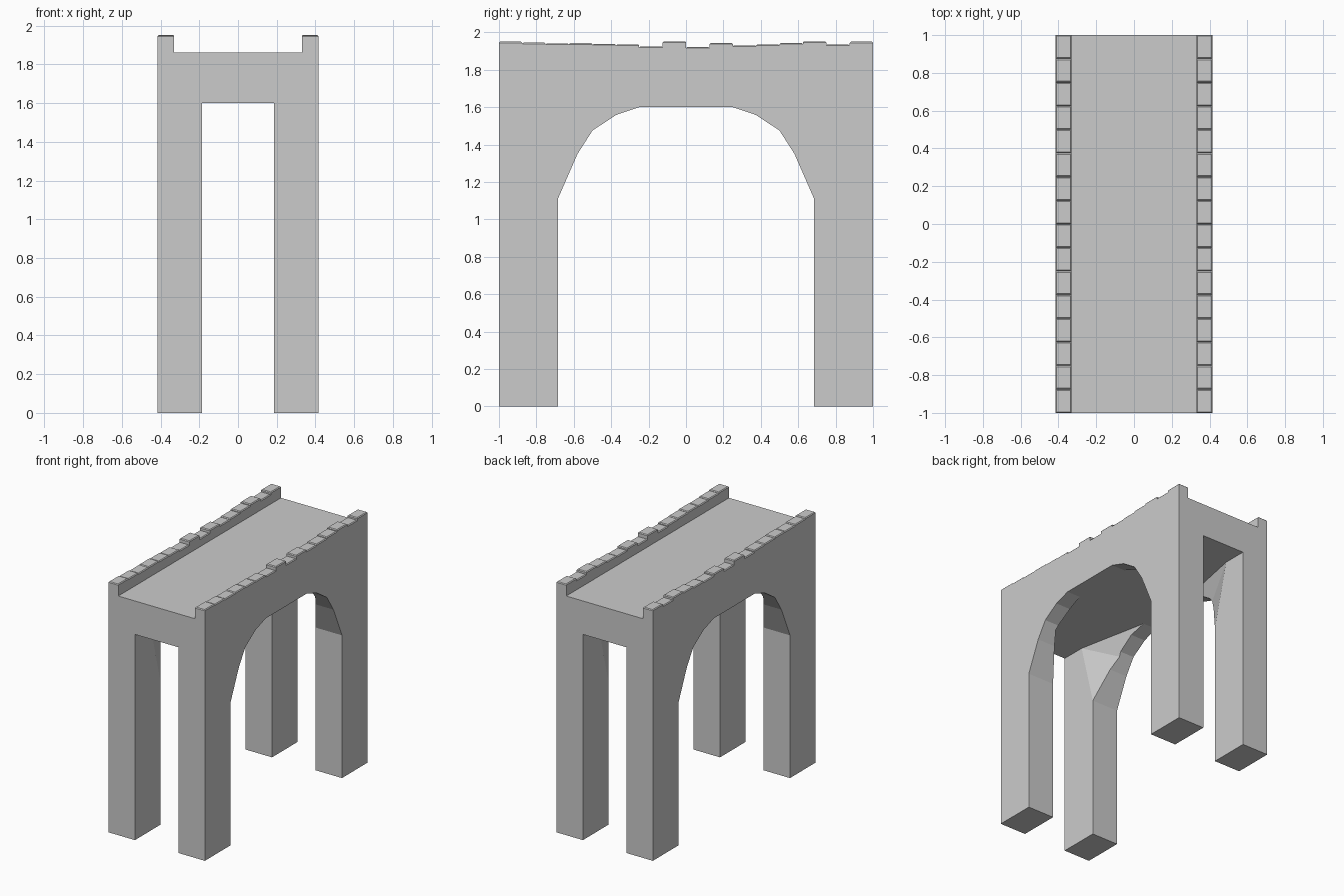
import bpy, bmesh

if "Cube" in bpy.data.objects:
    bpy.data.objects.remove(bpy.data.objects["Cube"])


def make_object(name, bm):
    bmesh.ops.recalc_face_normals(bm, faces=bm.faces)
    mesh = bpy.data.meshes.new(name)
    bm.to_mesh(mesh)
    bm.free()
    obj = bpy.data.objects.new(name, mesh)
    bpy.context.collection.objects.link(obj)
    return obj


def prism(name, start, offset):
    """Extrude a closed list of 3D points along an offset."""
    bm = bmesh.new()
    face = bm.faces.new([bm.verts.new(p) for p in start])
    ext = bmesh.ops.extrude_face_region(bm, geom=[face])
    moved = [g for g in ext["geom"] if isinstance(g, bmesh.types.BMVert)]
    bmesh.ops.translate(bm, verts=moved, vec=offset)
    return make_object(name, bm)


def hull(name, points):
    bm = bmesh.new()
    for p in points:
        bm.verts.new(p)
    bmesh.ops.convex_hull(bm, input=bm.verts)
    return make_object(name, bm)


def cut(target, cutter):
    cutter.hide_render = True
    mod = target.modifiers.new("cut", "BOOLEAN")
    mod.operation, mod.solver, mod.object = "DIFFERENCE", "EXACT", cutter
    bpy.context.view_layer.objects.active = target
    bpy.ops.object.modifier_apply(modifier=mod.name)
    bpy.data.objects.remove(cutter)


W, INNER, WALL = 0.415, 0.187, 0.33
DECK, WALL_TOP, CEIL = 1.86, 1.91, 1.6

# Bridge body: U-shaped deck and parapet section run along the length
half = [(W, 0), (W, WALL_TOP), (WALL, WALL_TOP), (WALL, DECK)]
section = half + [(-x, z) for x, z in reversed(half)]
body = prism("bridge_body", [(x, -1, z) for x, z in section], (0, 2, 0))

# Faceted arch through the long sides
arch_half = [(0.685, -0.1), (0.685, 1.11), (0.58, 1.35), (0.5, 1.475), (0.375, 1.558), (0.25, CEIL)]
arch = arch_half + [(-y, z) for y, z in reversed(arch_half)]
cut(body, prism("arch_cutter", [(-0.6, y, z) for y, z in arch], (1.2, 0, 0)))

# Rectangular passage through the ends
passage = [(-INNER, -0.1), (INNER, -0.1), (INNER, CEIL), (-INNER, CEIL)]
cut(body, prism("passage_cutter", [(x, -1.2, z) for x, z in passage], (0, 2.4, 0)))

# Slanted vault facets above each leg
vault = [(INNER, 0.685, 1.11), (INNER, 0.81, CEIL), (0.3, 0.52, 1.444), (0.3, 0.25, CEIL),
         (0.1, 0.25, CEIL), (0.1, 0.685, 1.11), (0.1, 0.81, CEIL)]
for sx in (-1, 1):
    for sy in (-1, 1):
        cut(body, hull("vault_cutter", [(sx * x, sy * y, z) for x, y, z in vault]))

# Uneven coping stones with bevelled tops along both parapets
tops = [1.95, 1.945, 1.94, 1.942, 1.938, 1.935, 1.925, 1.952,
        1.922, 1.943, 1.93, 1.935, 1.943, 1.952, 1.935, 1.95]
L = 2 / len(tops)
for side, sx in (("left", -1), ("right", 1)):
    bm = bmesh.new()
    for i, top in enumerate(tops):
        verts = bmesh.ops.create_cube(bm, size=1)["verts"]
        h = top - WALL_TOP
        bmesh.ops.scale(bm, verts=verts, vec=(W - WALL, L, h))
        bmesh.ops.translate(bm, verts=verts, vec=(sx * (W + WALL) / 2, -1 + (i + 0.5) * L, WALL_TOP + h / 2))
        upper = {v for v in verts if v.co.z > top - 0.001}
        edges = [e for e in bm.edges if e.verts[0] in upper and e.verts[1] in upper]
        bmesh.ops.bevel(bm, geom=edges, offset=0.006, segments=1, affect="EDGES")
    make_object(side + "_coping_stones", bm)
